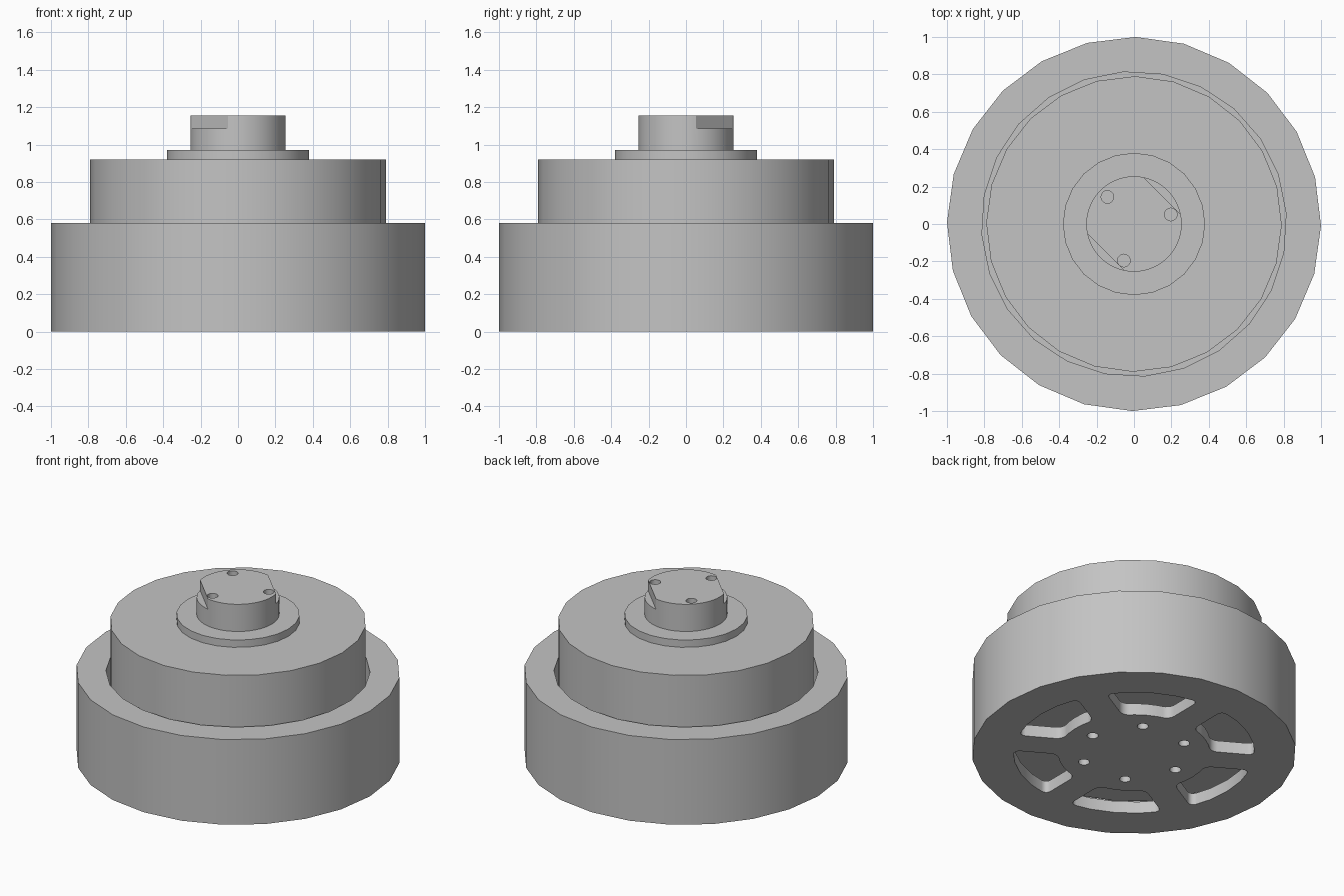
import bpy, bmesh
from math import sin, cos, pi, radians, asin

if "Cube" in bpy.data.objects:
    bpy.data.objects.remove(bpy.data.objects["Cube"], do_unlink=True)

SIDES = 24
TURN = -0.5          # slight rotation of the whole rotor, degrees
GREY = (0.55, 0.55, 0.55, 1)

metal = bpy.data.materials.new("grey_metal")
metal.use_nodes = True
metal.diffuse_color = GREY
metal.node_tree.nodes["Principled BSDF"].inputs["Base Color"].default_value = GREY


def polar(r, deg):
    return r * cos(radians(deg)), r * sin(radians(deg))


def circle(r, turn=0.0, sides=SIDES, centre=(0, 0)):
    ring = [polar(r, turn + 360 * i / sides) for i in range(sides)]
    return [(centre[0] + x, centre[1] + y) for x, y in ring]


def prism(name, outline, z0, z1, round_corners=(), radius=0.045):
    """Extrude a flat outline from z0 to z1, optionally rounding some corners."""
    bm = bmesh.new()
    low = [bm.verts.new((x, y, z0)) for x, y in outline]
    high = [bm.verts.new((x, y, z1)) for x, y in outline]
    n = len(outline)
    bm.faces.new(low[::-1])
    bm.faces.new(high)
    for i in range(n):
        j = (i + 1) % n
        bm.faces.new((low[i], low[j], high[j], high[i]))
    if round_corners:
        edges = [bm.edges.get((low[i], high[i])) for i in round_corners]
        bmesh.ops.bevel(bm, geom=edges, offset=radius, segments=4,
                        profile=0.5, affect='EDGES')
    bmesh.ops.recalc_face_normals(bm, faces=bm.faces)
    mesh = bpy.data.meshes.new(name)
    bm.to_mesh(mesh)
    bm.free()
    mesh.materials.append(metal)
    ob = bpy.data.objects.new(name, mesh)
    bpy.context.collection.objects.link(ob)
    return ob


def carve(ob, cutters):
    """Subtract the cutters, bake the result and remove the cutters."""
    for c in cutters:
        c.hide_render = True
        mod = ob.modifiers.new("cut", 'BOOLEAN')
        mod.operation = 'DIFFERENCE'
        mod.solver = 'EXACT'
        mod.object = c
    graph = bpy.context.evaluated_depsgraph_get()
    mesh = bpy.data.meshes.new_from_object(ob.evaluated_get(graph))
    ob.modifiers.clear()
    ob.data = mesh
    for c in cutters:
        bpy.data.objects.remove(c, do_unlink=True)


def window_outline(mid, r_in=0.47, r_out=0.745, half_spoke=0.095, steps=4):
    """Ring sector left between two straight spokes."""
    pts = []
    for r, way in ((r_out, 1), (r_in, -1)):
        half = 30 - asin(half_spoke / r) * 180 / pi
        pts += [polar(r, mid + way * half * (2 * i / steps - 1))
                for i in range(steps + 1)]
    return pts


# Outer rotor cup with a windowed, drilled floor
PLATE = 0.08
rotor = prism("rotor_cup", circle(1.0, TURN), 0, 0.58)
cuts = [prism("cavity_cutter", circle(0.815, 4), PLATE, 0.8)]
for k in range(6):
    mid = TURN + 60 * k
    cuts.append(prism("window_cutter", window_outline(mid), -0.1, 0.2, (0, 4, 5, 9)))
    cuts.append(prism("bolt_hole_cutter", circle(0.035, 0, 16, polar(0.33, mid)), -0.1, 0.2))
carve(rotor, cuts)

# Inner body and its hub
hub = prism("inner_hub", circle(0.42), PLATE, 0.115)
body = prism("inner_body", circle(0.79, TURN), 0.11, 0.92)
flange = prism("top_flange", circle(0.38), 0.92, 0.97)

# Shaft with two side flats and three blind holes
shaft = prism("shaft", circle(0.255, 0, 48), 0.97, 1.155)
cuts = []
for a in (45, 225):
    d, far, w = 0.213, 0.5, 0.3
    c, s = cos(radians(a)), sin(radians(a))
    box = [(u * c - v * s, u * s + v * c)
           for u, v in ((d, -w), (far, -w), (far, w), (d, w))]
    cuts.append(prism("flat_cutter", box, 1.085, 1.3))
for k in range(3):
    spot = polar(0.203, 14.5 + 120 * k)
    cuts.append(prism("screw_hole_cutter", circle(0.034, 0, 16, spot), 1.07, 1.3))
carve(shaft, cuts)

# Smooth round walls, crisp rims
bpy.ops.object.select_all(action='DESELECT')
for ob in (rotor, hub, body, flange, shaft):
    ob.select_set(True)
bpy.context.view_layer.objects.active = rotor
bpy.ops.object.shade_smooth_by_angle(angle=radians(30))
